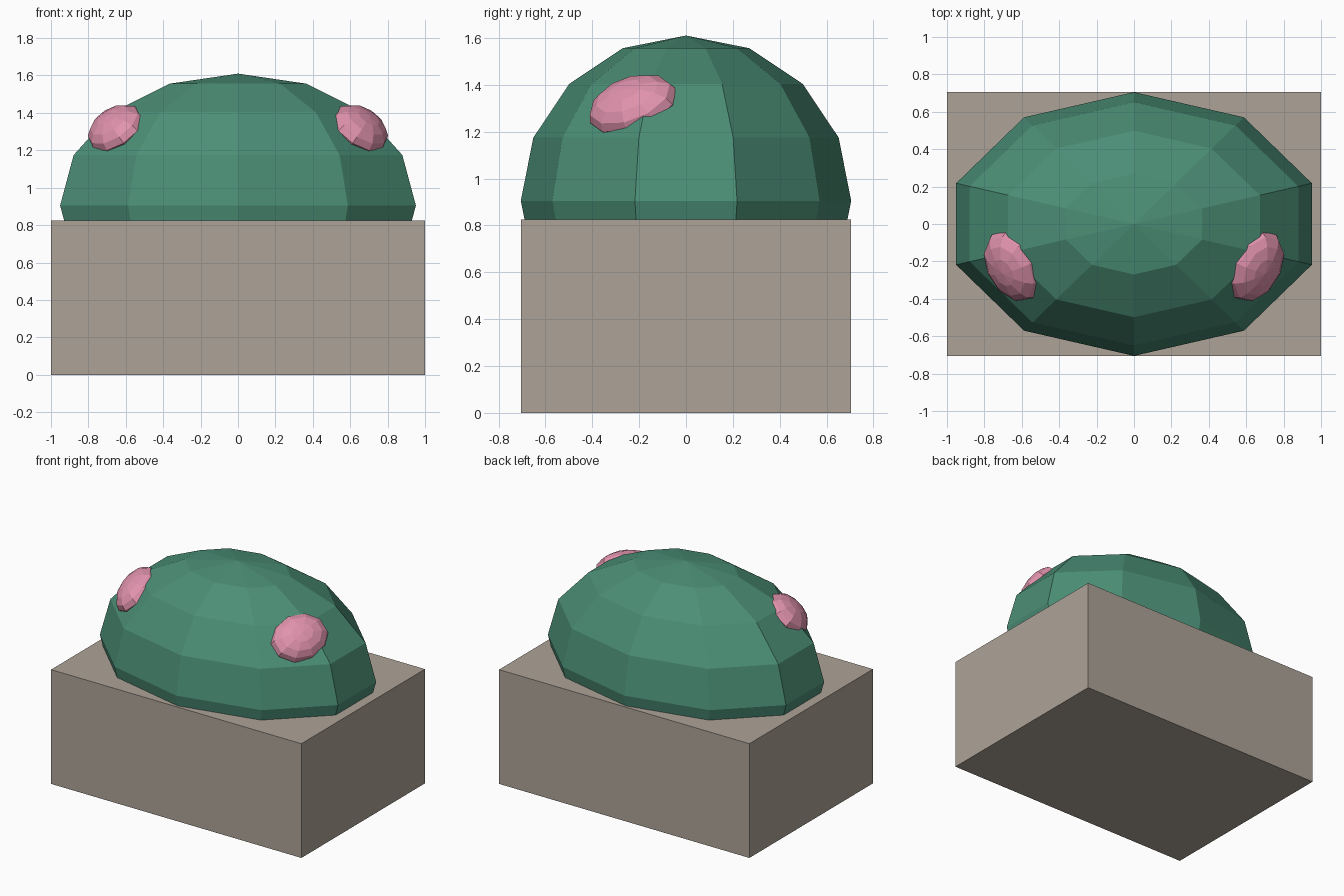
import bpy, math
from mathutils import Matrix, Vector

if "Cube" in bpy.data.objects:
    bpy.data.objects.remove(bpy.data.objects["Cube"])


def material(name, color):
    m = bpy.data.materials.new(name)
    m.diffuse_color = (*color, 1)
    m.use_nodes = True
    m.node_tree.nodes["Principled BSDF"].inputs["Base Color"].default_value = m.diffuse_color
    return m


def finish(name, mat):
    ob = bpy.context.object
    ob.name = name
    ob.data.materials.append(mat)
    return ob


TAN = material("tan", (0.42, 0.37, 0.31))
GREEN = material("green", (0.07, 0.27, 0.18))
PINK = material("pink", (0.75, 0.29, 0.42))

# Block base
bpy.ops.mesh.primitive_cube_add(size=1, location=(0, 0, 0.4125))
finish("base_block", TAN).scale = (2, 1.41, 0.825)

# Faceted dome, lower half hidden in the block
bpy.ops.mesh.primitive_uv_sphere_add(segments=10, ring_count=8, radius=1, location=(0, 0, 0.905))
dome = finish("dome", GREEN)
dome.scale = (1, 0.705, 0.705)
dome.rotation_euler.z = 0

# Mirrored bumps, flattened along the dome's normal
for side, label in ((1, "right"), (-1, "left")):
    n = Vector((0.556, -0.394, 0.732)).normalized()
    long = Vector((0.44, 0.85, 0.28))
    long = (long - n * long.dot(n)).normalized()
    short = n.cross(long)
    rot = Matrix((long, short, n)).transposed().to_4x4()
    bpy.ops.mesh.primitive_uv_sphere_add(segments=10, ring_count=8, radius=1)
    bump = finish("bump_" + label, PINK)
    bump.data.transform(Matrix.Translation((0.648, -0.225, 1.31)) @ rot @ Matrix.Diagonal((0.205, 0.165, 0.10, 1)))
    if side < 0:
        bump.data.transform(Matrix.Scale(-1, 4, (1, 0, 0)))
        bump.data.flip_normals()
